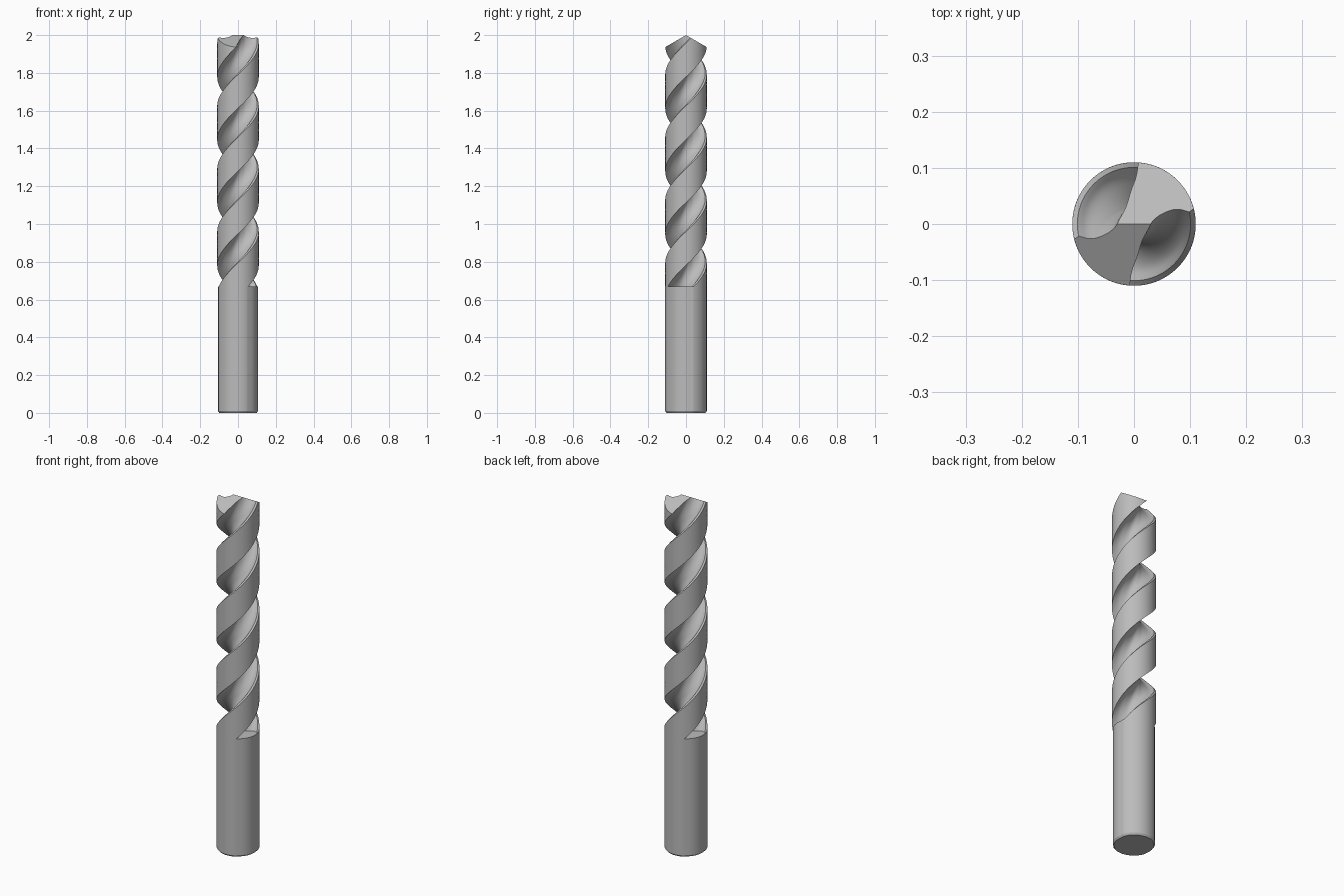
import bpy, bmesh, math
from mathutils import Vector

if "Cube" in bpy.data.objects:
    bpy.data.objects.remove(bpy.data.objects["Cube"], do_unlink=True)

R = 0.11            # drill radius
SHANK = 0.67        # shank height
TOP = 2.0           # tip height
TURNS = 2           # helix turns between shank and tip
TIP_SLOPE = 0.577   # roof-shaped point

steel = bpy.data.materials.new("steel grey")
steel.use_nodes = True
steel.diffuse_color = (0.5, 0.5, 0.5, 1)
steel.node_tree.nodes["Principled BSDF"].inputs["Base Color"].default_value = (0.5, 0.5, 0.5, 1)


def polar(deg, r):
    a = math.radians(deg)
    return Vector((r * math.cos(a), r * math.sin(a)))


def arc(a0, a1, r, n):
    return [polar(a0 + (a1 - a0) * i / n, r) for i in range(n + 1)]


def smooth_path(pts, n=5):
    """Catmull-Rom curve through the points."""
    ext = [pts[0] * 2 - pts[1]] + pts + [pts[-1] * 2 - pts[-2]]
    out = []
    for a, b, c, d in zip(ext, ext[1:], ext[2:], ext[3:]):
        for i in range(n):
            t = i / n
            out.append(0.5 * (2 * b + (c - a) * t + (2 * a - 5 * b + 4 * c - d) * t * t
                              + (3 * b - a - 3 * c + d) * t ** 3))
    return out + [pts[-1].copy()]


def two_fold(half):
    """Complete a half section by turning it 180 degrees."""
    return half + [-p for p in half]


def loft(section, levels):
    """Stack a section at (z, twist, scale) levels and cap both ends."""
    bm = bmesh.new()
    rings = []
    for z, twist, s in levels:
        c, d = math.cos(twist) * s, math.sin(twist) * s
        rings.append([bm.verts.new((p.x * c - p.y * d, p.x * d + p.y * c, z)) for p in section])
    n = len(section)
    for lo, hi in zip(rings, rings[1:]):
        for i in range(n):
            j = (i + 1) % n
            bm.faces.new((lo[i], lo[j], hi[j], hi[i]))
    bm.faces.new(rings[0][::-1])
    bm.faces.new(rings[-1])
    return bm


def add_object(name, bm):
    bmesh.ops.recalc_face_normals(bm, faces=bm.faces)
    mesh = bpy.data.meshes.new(name)
    bm.to_mesh(mesh)
    bm.free()
    mesh.materials.append(steel)
    ob = bpy.data.objects.new(name, mesh)
    bpy.context.collection.objects.link(ob)
    bpy.ops.object.select_all(action='DESELECT')
    ob.select_set(True)
    bpy.context.view_layer.objects.active = ob
    bpy.ops.object.shade_smooth_by_angle(angle=math.radians(25))


# Fluted body: flute curve, chamfered rim, then the round land
flute = smooth_path([polar(a, r) for a, r in (
    (120, R), (115, 0.09), (113, 0.07), (123, 0.035), (180, 0.03),
    (202, 0.045), (208, 0.068), (206, 0.085), (199, 0.101))])
section = two_fold(flute + arc(203, 300, R, 28)[:-1])

rate = TURNS * math.tau / (TOP - SHANK)
steps = 150
end = TOP + 0.08
levels = []
for i in range(steps + 1):
    z = SHANK + (end - SHANK) * i / steps
    levels.append((z, rate * (z - SHANK), 1))
body = loft(section, levels)

# Cut the roof-shaped point with two sloping planes
for side in (1, -1):
    cut = bmesh.ops.bisect_plane(
        body, geom=body.verts[:] + body.edges[:] + body.faces[:], dist=1e-6,
        plane_co=(0, 0, TOP), plane_no=(0, side * TIP_SLOPE, 1), clear_outer=True)
    rim = [e for e in cut["geom_cut"] if isinstance(e, bmesh.types.BMEdge)]
    bmesh.ops.edgeloop_fill(body, edges=rim)
add_object("fluted_body", body)

# Shank: two shallow recessed strips line up with the flutes
strip = arc(126, 193, 0.106, 20)
shank_section = two_fold(strip + arc(199, 297, R, 28))
add_object("shank", loft(shank_section, [(0, 0, 0.94), (0.01, 0, 1), (SHANK, 0, 1)]))
